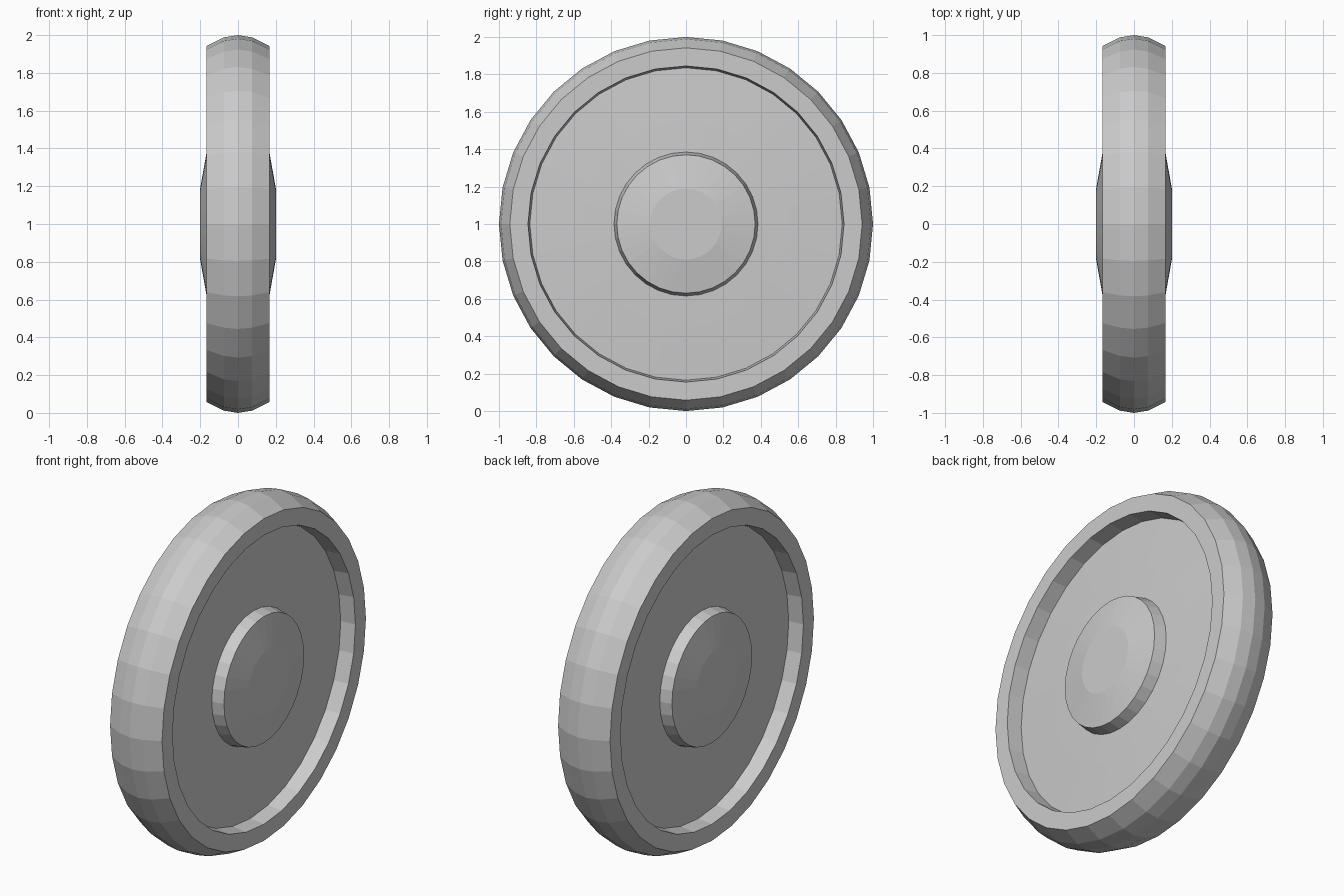
import bpy, bmesh
from math import sin, cos, pi

if "Cube" in bpy.data.objects:
    bpy.data.objects.remove(bpy.data.objects["Cube"])

SIDES = 32


def lathe_half(name, profile, cap=False):
    """Turn (x, radius) points, listed from axle outwards, and mirror across x."""
    bm = bmesh.new()
    rings = [[bm.verts.new((x, r * sin(2 * pi * k / SIDES), r * cos(2 * pi * k / SIDES)))
              for k in range(SIDES)] for x, r in profile]
    for a, b in zip(rings, rings[1:]):
        for k in range(SIDES):
            n = (k + 1) % SIDES
            bm.faces.new((a[k], a[n], b[n], b[k]))
    if cap:
        bm.faces.new(rings[0][::-1])
    mesh = bpy.data.meshes.new(name)
    bm.to_mesh(mesh)
    bm.free()
    obj = bpy.data.objects.new(name, mesh)
    bpy.context.collection.objects.link(obj)
    obj.location.z = 1.0
    mirror = obj.modifiers.new("mirror", 'MIRROR')
    mirror.use_axis = (True, False, False)
    return obj


# Raised hub with a shallow domed cap
lathe_half("hub", [(0.2, 0.19), (0.168, 0.37), (0.1, 0.385)], cap=True)

# Slightly conical recessed web
lathe_half("web_disc", [(0.1, 0.385), (0.094, 0.55), (0.08, 0.835)])

# Rim: recess wall, flat lip and crowned tread
lathe_half("rim", [(0.08, 0.835), (0.168, 0.845), (0.168, 0.942),
                   (0.075, 0.988), (0.0, 1.0)])
